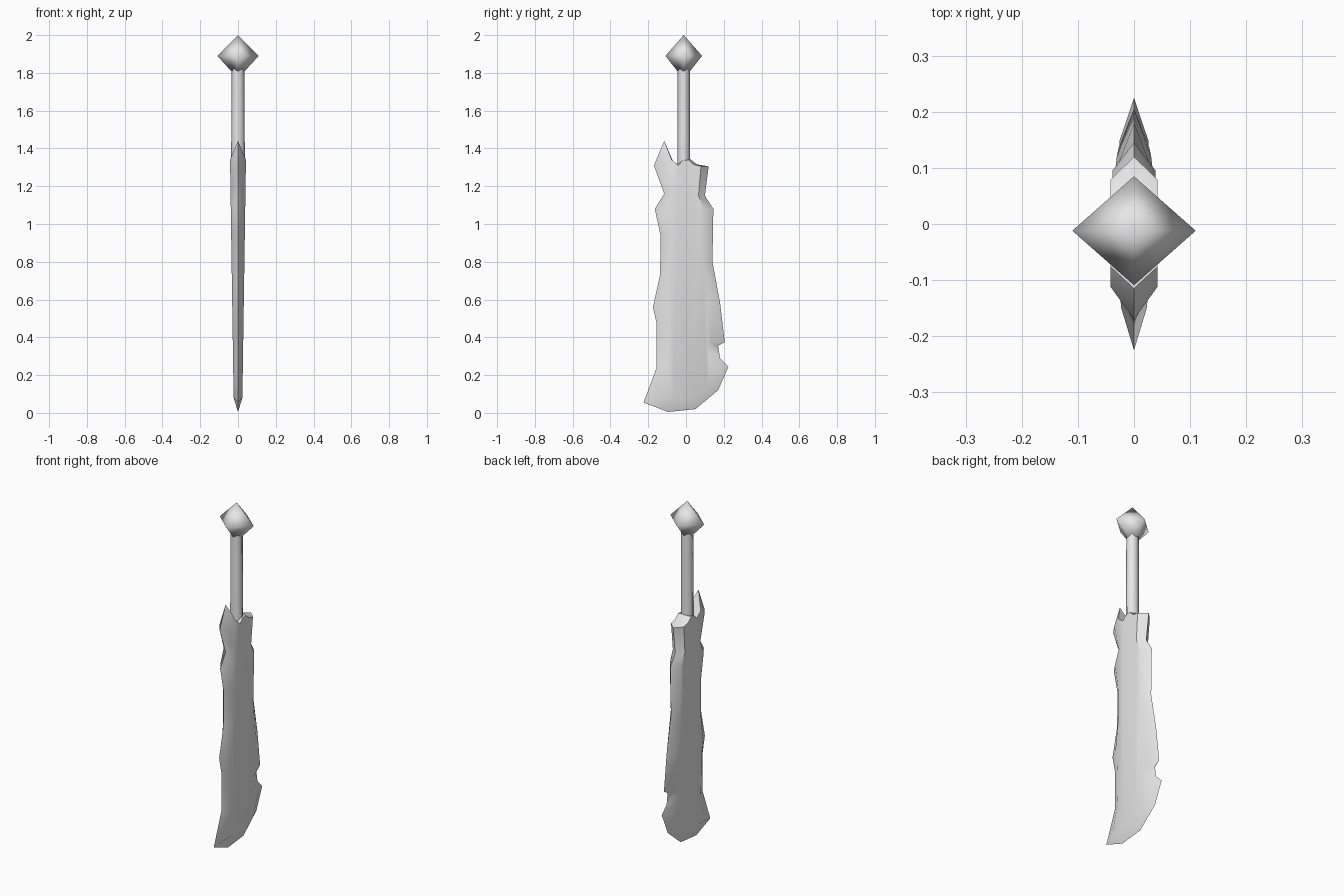
import bpy
import bmesh
import math

default_cube = bpy.data.objects.get("Cube")
if default_cube:
    bpy.data.objects.remove(default_cube, do_unlink=True)

# Single plain grey for the whole weapon
GREY = (0.8, 0.8, 0.8, 1)
steel = bpy.data.materials.new("plain_grey")
steel.use_nodes = True
steel.diffuse_color = GREY
steel.node_tree.nodes["Principled BSDF"].inputs["Base Color"].default_value = GREY

GRIP_Y = -0.012


def finish(bm, name, angle):
    """Turn a bmesh into a named, smooth shaded object."""
    bmesh.ops.recalc_face_normals(bm, faces=bm.faces)
    mesh = bpy.data.meshes.new(name)
    bm.to_mesh(mesh)
    bm.free()
    mesh.materials.append(steel)
    obj = bpy.data.objects.new(name, mesh)
    bpy.context.collection.objects.link(obj)
    bpy.ops.object.select_all(action="DESELECT")
    obj.select_set(True)
    bpy.context.view_layer.objects.active = obj
    bpy.ops.object.shade_smooth_by_angle(angle=math.radians(angle))
    return obj


def stack(name, rings, sides, angle):
    """Upright part made of elliptical rings: (half x, half y, height)."""
    bm = bmesh.new()
    loops = []
    for rx, ry, z in rings:
        loop = []
        for i in range(sides):
            a = math.tau * i / sides
            loop.append(bm.verts.new((rx * math.cos(a), GRIP_Y + ry * math.sin(a), z)))
        loops.append(loop)
    for low, high in zip(loops, loops[1:]):
        for i in range(sides):
            j = (i + 1) % sides
            bm.faces.new((low[i], low[j], high[j], high[i]))
    bm.faces.new(loops[0])
    bm.faces.new(loops[-1])
    bmesh.ops.remove_doubles(bm, verts=bm.verts, dist=0.0005)
    return finish(bm, name, angle)


# Chipped blade outline (y, z), from the top spike round by the tip
OUTLINE = [
    (-0.115, 1.44), (-0.17, 1.31), (-0.115, 1.16), (-0.165, 1.08),
    (-0.135, 0.94), (-0.137, 0.73), (-0.175, 0.56), (-0.155, 0.47),
    (-0.155, 0.24), (-0.225, 0.055), (-0.095, 0.005), (0.05, 0.02),
    (0.17, 0.12), (0.225, 0.245), (0.18, 0.29), (0.17, 0.355),
    (0.205, 0.375), (0.18, 0.585), (0.14, 0.8), (0.145, 1.08),
    (0.10, 1.15), (0.12, 1.305), (0.06, 1.315), (0.02, 1.345),
    (-0.03, 1.335), (-0.06, 1.31),
]


def build_blade():
    """Thin edge loop at x = 0, bevelled up to a flat on either side."""
    bm = bmesh.new()
    edge = [bm.verts.new((0, y, z)) for y, z in OUTLINE]
    count = len(edge)
    for side in (-1, 1):
        flat = []
        for y, z in OUTLINE:
            height = min(max(z, 0.08), 1.34)
            thick = 0.022 + 0.015 * height
            flat.append(bm.verts.new((side * thick, y * 0.66, height)))
        for i in range(count):
            j = (i + 1) % count
            bm.faces.new((edge[i], edge[j], flat[j], flat[i]))
        bm.faces.new(flat)
    bmesh.ops.triangulate(bm, faces=[f for f in bm.faces if len(f.verts) > 4])
    return finish(bm, "blade", 45)


build_blade()

# Round grip running down into the blade
stack("grip", [(0.037, 0.034, 1.25), (0.033, 0.032, 1.83)], 8, 60)

# Four sided diamond pommel
stack("pommel", [(0.036, 0.034, 1.81), (0.11, 0.097, 1.89), (0, 0, 2.0)], 4, 180)
